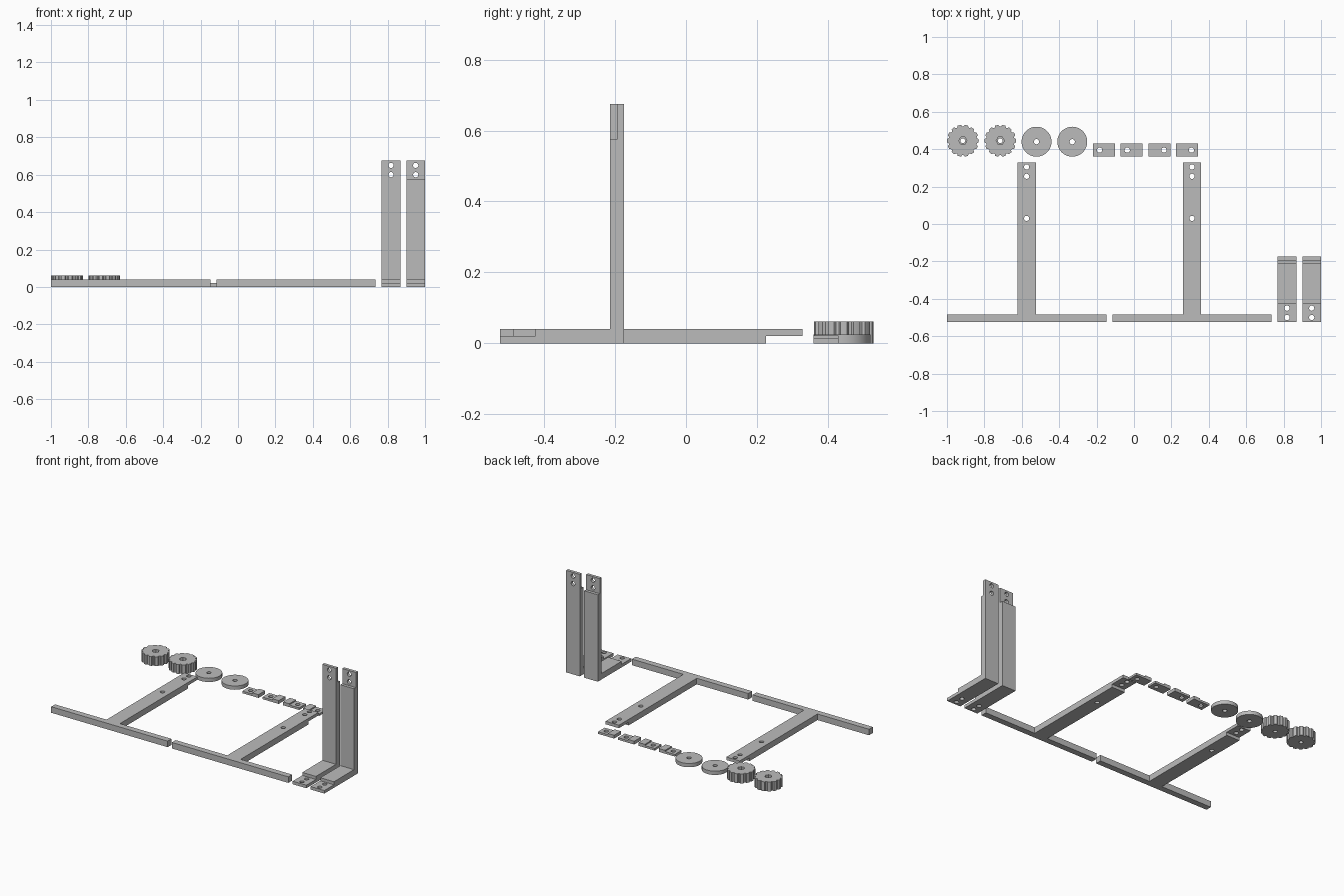
import bpy, bmesh
from math import cos, sin, pi
from mathutils import Matrix, Vector

default = bpy.data.objects.get("Cube")
if default:
    bpy.data.objects.remove(default, do_unlink=True)

grey = bpy.data.materials.new("plain grey")
grey.use_nodes = True
grey.diffuse_color = (0.5, 0.5, 0.5, 1)
grey.node_tree.nodes["Principled BSDF"].inputs["Base Color"].default_value = grey.diffuse_color


def prism(name, outline, low, high, axis="z"):
    """Extrude an outline along z (xy points), x (yz points) or y (xz points)."""
    place = {"z": lambda a, b, c: (a, b, c),
             "x": lambda a, b, c: (c, a, b),
             "y": lambda a, b, c: (a, c, b)}[axis]
    bm = bmesh.new()
    face = bm.faces.new([bm.verts.new(place(a, b, low)) for a, b in outline])
    top = bmesh.ops.extrude_face_region(bm, geom=[face])["geom"]
    verts = [v for v in top if isinstance(v, bmesh.types.BMVert)]
    bmesh.ops.translate(bm, verts=verts, vec=Vector(place(0, 0, high - low)))
    bmesh.ops.recalc_face_normals(bm, faces=bm.faces)
    mesh = bpy.data.meshes.new(name)
    bm.to_mesh(mesh)
    bm.free()
    mesh.materials.append(grey)
    obj = bpy.data.objects.new(name, mesh)
    bpy.context.collection.objects.link(obj)
    return obj


def ring(x, y, r, sides=24):
    return [(x + r * cos(2 * pi * i / sides), y + r * sin(2 * pi * i / sides)) for i in range(sides)]


def rect(x0, x1, y0, y1):
    return [(x0, y0), (x1, y0), (x1, y1), (x0, y1)]


def cut(obj, *cutters):
    """Subtract the cutters, keep the result and discard the helpers."""
    for c in cutters:
        c.hide_render = True
        mod = obj.modifiers.new("cut", "BOOLEAN")
        mod.object, mod.operation, mod.solver = c, "DIFFERENCE", "EXACT"
    bpy.context.view_layer.update()
    evaluated = obj.evaluated_get(bpy.context.evaluated_depsgraph_get())
    mesh = bpy.data.meshes.new_from_object(evaluated)
    obj.modifiers.clear()
    obj.data = mesh
    for c in cutters:
        bpy.data.objects.remove(c, do_unlink=True)


def hole(x, y, r=0.014, axis="z"):
    return prism("hole_cutter", ring(x, y, r), -1, 1, axis)


def smooth(obj, angle=0.5):
    bpy.ops.object.select_all(action="DESELECT")
    obj.select_set(True)
    bpy.context.view_layer.objects.active = obj
    bpy.ops.object.shade_smooth_by_angle(angle=angle)


T = 0.04            # stock thickness
FRONT = -0.525      # front edge of the frame parts

# T-shaped frames with a half-lap at the back end
for side, x in (("right", -0.574), ("left", 0.31)):
    w, s, back = 0.426, 0.049, 0.328
    outline = [(x - w, FRONT), (x + w, FRONT), (x + w, FRONT + T), (x + s, FRONT + T),
               (x + s, back), (x - s, back), (x - s, FRONT + T), (x - w, FRONT + T)]
    frame = prism(side + "_t_frame", outline, 0, T)
    lap = prism("lap_cutter", rect(x - 0.1, x + 0.1, 0.226, 0.4), -0.1, T / 2)
    cut(frame, lap, *[hole(x, y) for y in (0.305, 0.255, 0.03)])

# Upright brackets: half-lap foot, and a tab on opposite faces at the top
for side, x, tab_behind in (("right", 0.818, False), ("left", 0.95, True)):
    f, m, b, top, step = -0.215, -0.195, -0.175, 0.675, 0.575
    foot = [(b, 0), (FRONT, 0), (FRONT, T / 2), (-0.425, T / 2), (-0.425, T), (f, T)]
    if tab_behind:
        head = [(f, step), (m, step), (m, top), (b, top)]
    else:
        head = [(f, top), (m, top), (m, step), (b, step)]
    bracket = prism(side + "_upright_bracket", foot + head, x - 0.05, x + 0.05, "x")
    foot_holes = [prism("hole_cutter", ring(x, y, 0.014), -0.1, 0.1) for y in (-0.45, -0.5)]
    cut(bracket, *foot_holes, *[hole(x, z, axis="y") for z in (0.6, 0.65)])

# Small stepped clips, two facing each way
for i, (x, d) in enumerate(((-0.22, 1), (-0.072, 1), (0.196, -1), (0.343, -1))):
    outline = [(x, 0), (x + d * 0.118, 0), (x + d * 0.118, 0.022),
               (x + d * 0.072, 0.022), (x + d * 0.072, 0.014), (x, 0.014)]
    clip = prism(f"clip_{i + 1}", outline, 0.36, 0.43, "y")
    cut(clip, hole(x + d * 0.036, 0.395))

# Plain round washers
for i, x in enumerate((-0.521, -0.33)):
    washer = prism(f"washer_{i + 1}", ring(x, 0.44, 0.08, 64), 0, 0.025)
    cut(washer, hole(x, 0.44))
    smooth(washer)

# Knobs with scalloped rims and a hexagonal nut pocket
LOBES, STEPS = 14, 8
for i, x in enumerate((-0.915, -0.715)):
    rim = []
    for k in range(LOBES * STEPS):
        phase = abs((k % STEPS) / STEPS - 0.5) * 2
        r = 0.085 - 0.009 * max(0, 1 - (phase / 0.5) ** 2) ** 0.5
        a = 2 * pi * k / (LOBES * STEPS)
        rim.append((x + r * cos(a), 0.445 + r * sin(a)))
    knob = prism(f"knob_{i + 1}", rim, 0, 0.062)
    pocket = prism("pocket_cutter", ring(x, 0.445, 0.022, 6), 0.035, 0.1)
    cut(knob, hole(x, 0.445, 0.013), pocket)
    smooth(knob)
